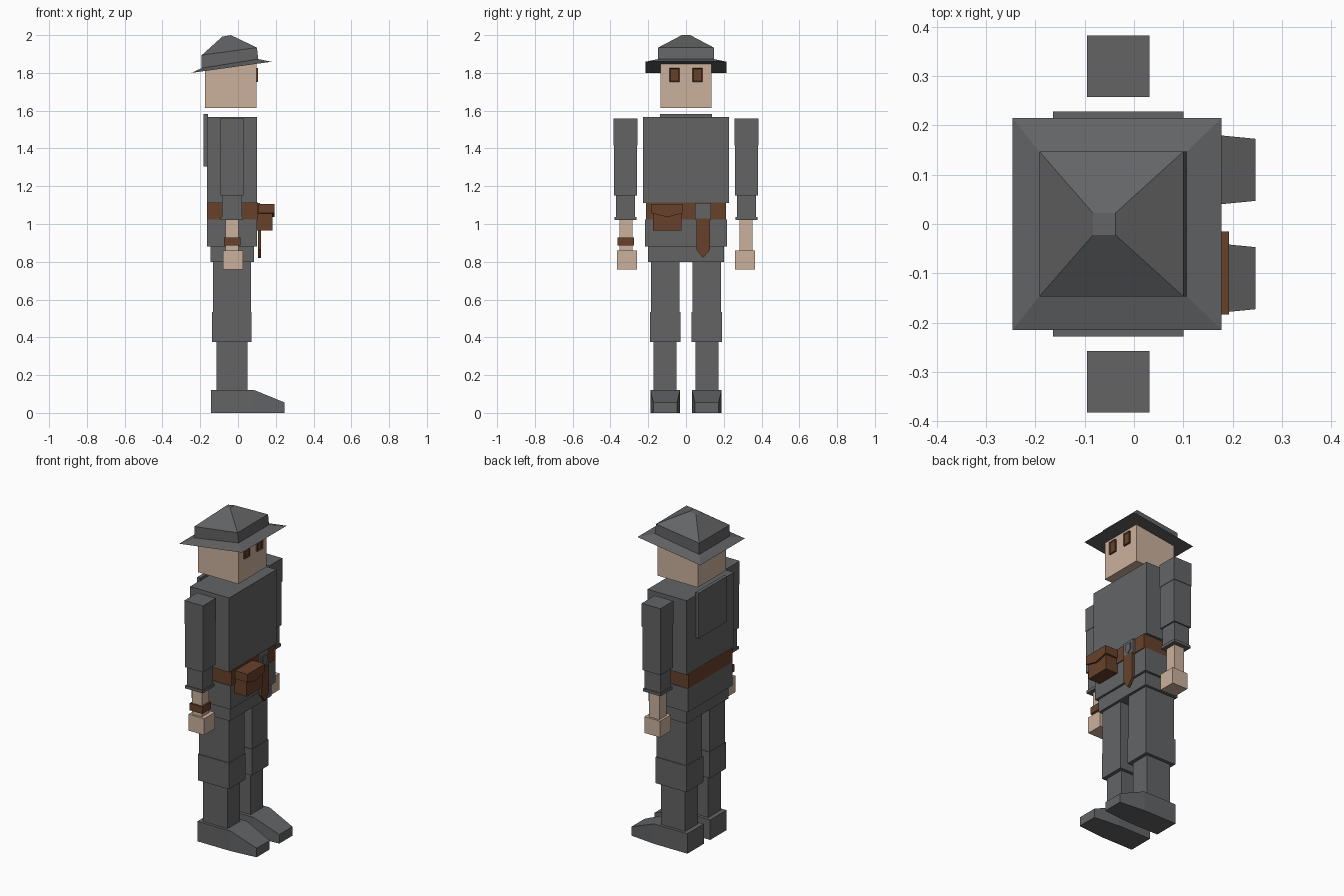
import bpy, bmesh

if "Cube" in bpy.data.objects:
    bpy.data.objects.remove(bpy.data.objects["Cube"])


def material(name, rgb):
    m = bpy.data.materials.new(name)
    m.diffuse_color = (*rgb, 1)
    m.use_nodes = True
    m.node_tree.nodes["Principled BSDF"].inputs["Base Color"].default_value = m.diffuse_color
    return m


GREY = material("grey cloth", (0.125, 0.127, 0.131))
SKIN = material("skin", (0.60, 0.44, 0.34))
BROWN = material("brown leather", (0.135, 0.053, 0.024))


def finish(name, bm, mat, mirror=False):
    bmesh.ops.recalc_face_normals(bm, faces=bm.faces)
    mesh = bpy.data.meshes.new(name)
    bm.to_mesh(mesh)
    bm.free()
    mesh.materials.append(mat)
    ob = bpy.data.objects.new(name, mesh)
    bpy.context.collection.objects.link(ob)
    if mirror:
        mod = ob.modifiers.new("other side", 'MIRROR')
        mod.use_axis = (False, True, False)
    return ob


def loft(name, rings, mat, mirror=False):
    """Skin a stack of rings that have equal point counts, capped at both ends."""
    bm = bmesh.new()
    loops = [[bm.verts.new(p) for p in ring] for ring in rings]
    n = len(loops[0])
    for a, b in zip(loops, loops[1:]):
        for i in range(n):
            j = (i + 1) % n
            bm.faces.new((a[i], a[j], b[j], b[i]))
    bm.faces.new(loops[0][::-1])
    bm.faces.new(loops[-1])
    return finish(name, bm, mat, mirror)


def box(name, x, y, z, mat, mirror=False):
    rings = [[(x[0], y[0], h), (x[1], y[0], h), (x[1], y[1], h), (x[0], y[1], h)] for h in z]
    return loft(name, rings, mat, mirror)


def plate(name, outline, x, mat):
    """Extrude a (y, z) outline along x."""
    return loft(name, [[(d, a, b) for a, b in outline] for d in x], mat)


# Head
box("head", (-0.175, 0.097), (-0.136, 0.136), (1.615, 1.85), SKIN)

# Eyes: framed and slightly recessed
bm = bmesh.new()
bmesh.ops.create_cube(bm, size=1)
for v in bm.verts:
    v.co.x = 0.10 + v.co.x * 0.014
    v.co.y = 0.061 + v.co.y * 0.052
    v.co.z = 1.789 + v.co.z * 0.076
bm.normal_update()
front = [f for f in bm.faces if f.normal.x > 0.9]
bmesh.ops.inset_region(bm, faces=front, thickness=0.008, depth=-0.004)
finish("eyes", bm, BROWN, True)


# Hat: brim, crown wall and peak, tilted down at the back
def hat_ring(x0, z0, x1, z1, w):
    return [(x0, -w, z0), (x1, -w, z1), (x1, w, z1), (x0, w, z0)]


loft("hat", [hat_ring(-0.247, 1.80, 0.178, 1.859, 0.215),
             hat_ring(-0.192, 1.825, 0.107, 1.873, 0.147),
             hat_ring(-0.192, 1.894, 0.100, 1.934, 0.147),
             hat_ring(-0.083, 1.992, -0.038, 2.0, 0.022)], GREY)

# Body
box("torso", (-0.164, 0.10), (-0.228, 0.228), (1.112, 1.566), GREY)
box("back_panel", (-0.182, -0.16), (-0.137, 0.137), (1.305, 1.582), GREY)
box("belt", (-0.165, 0.105), (-0.212, 0.212), (1.024, 1.114), BROWN)
box("jacket_skirt", (-0.164, 0.10), (-0.217, 0.217), (0.88, 1.024), GREY)
box("hips", (-0.145, 0.086), (-0.202, 0.202), (0.80, 0.88), GREY)

# Belt buckle with raised centre, and hanging strap end
box("buckle", (0.10, 0.117), (0.047, 0.132), (1.022, 1.112), GREY)
plate("buckle_centre", [(0.068, 1.095), (0.068, 1.055), (0.09, 1.036),
                        (0.112, 1.055), (0.112, 1.095)], (0.115, 0.122), GREY)
plate("strap_end", [(0.055, 1.03), (0.055, 0.865), (0.09, 0.82),
                    (0.128, 0.865), (0.128, 1.03)], (0.105, 0.121), BROWN)

# Belt pouch with a pointed flap
box("pouch", (0.10, 0.182), (-0.176, -0.024), (0.965, 1.10), BROWN)
plate("pouch_flap", [(-0.184, 1.107), (-0.184, 1.058), (-0.10, 1.036),
                     (-0.015, 1.058), (-0.015, 1.107)], (0.108, 0.193), BROWN)

# Arms
box("shoulder", (-0.095, 0.031), (0.258, 0.383), (1.415, 1.558), GREY, True)
box("upper_arm", (-0.093, 0.029), (0.260, 0.380), (1.15, 1.415), GREY, True)
box("forearm", (-0.086, 0.020), (0.270, 0.371), (1.035, 1.15), GREY, True)
box("cuff", (-0.092, 0.026), (0.262, 0.378), (1.02, 1.037), GREY, True)
box("wrist", (-0.066, 0.002), (0.284, 0.352), (0.86, 1.02), SKIN, True)
box("hand", (-0.080, 0.026), (0.260, 0.364), (0.76, 0.86), SKIN, True)
box("bracelet", (-0.074, 0.012), (-0.362, -0.276), (0.885, 0.928), BROWN)

# Legs
box("thigh", (-0.133, 0.070), (0.035, 0.186), (0.535, 0.80), GREY, True)
box("knee", (-0.138, 0.072), (0.030, 0.191), (0.375, 0.535), GREY, True)
box("shin", (-0.115, 0.050), (0.050, 0.172), (0.12, 0.375), GREY, True)


# Shoes: cross-sections from heel to toe
def shoe_ring(x, w, h):
    return [(x, 0.11 - w, 0), (x, 0.11 + w, 0), (x, 0.11 + w, h), (x, 0.11 - w, h)]


loft("shoe", [shoe_ring(-0.142, 0.079, 0.122), shoe_ring(0.083, 0.079, 0.122),
              shoe_ring(0.247, 0.063, 0.055)], GREY, True)
